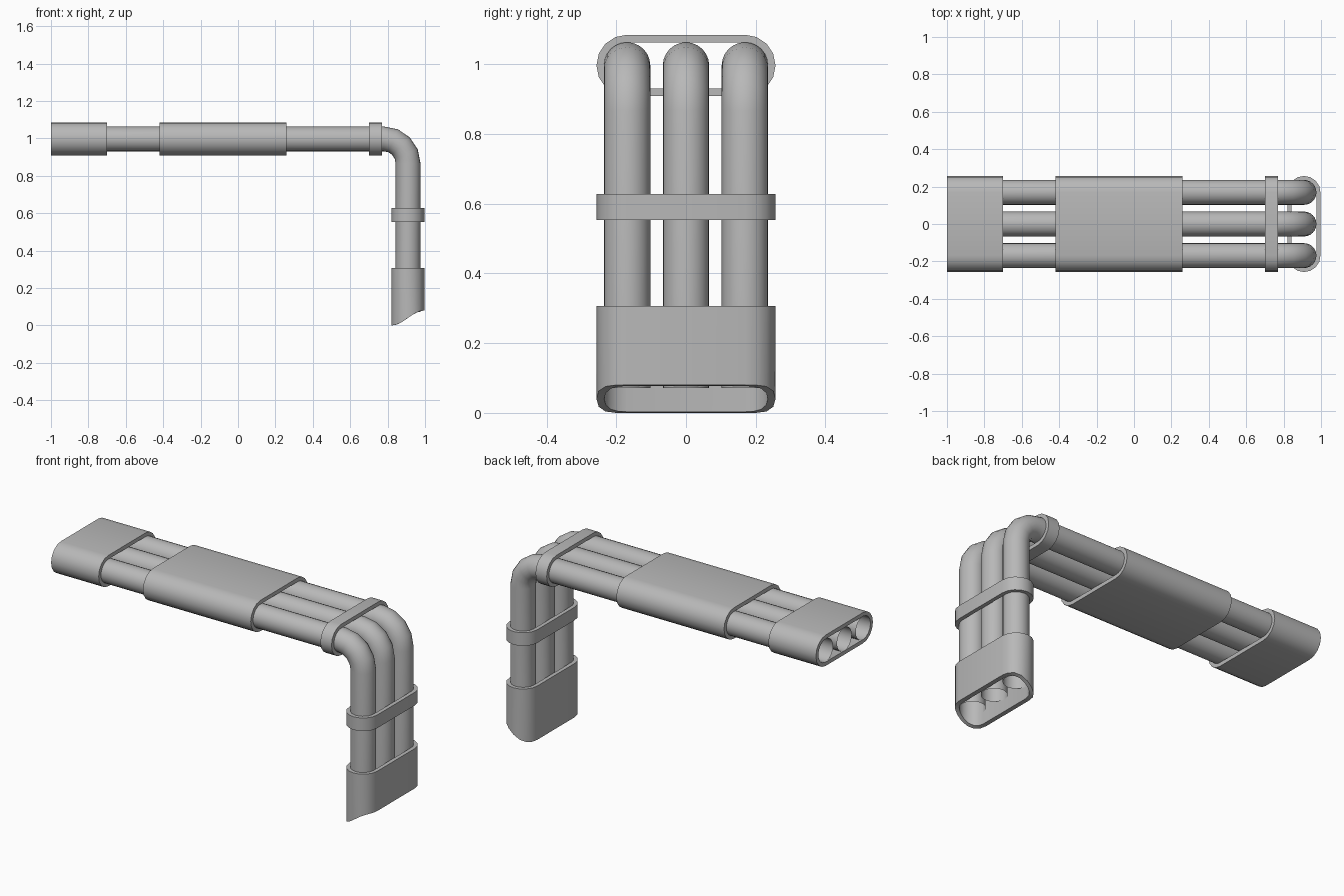
import bpy, bmesh, math
from mathutils import Vector

if "Cube" in bpy.data.objects:
    bpy.data.objects.remove(bpy.data.objects["Cube"])

PIPE_R, WALL = 0.0665, 0.022
SPACING = 0.169          # distance between pipes
HALF = 0.088             # half thickness of a sleeve
TOP_Z, DROP_X = 0.997, 0.909
BEND = 0.13              # bend radius on the pipe axis
PIPE_END = 0.072

grey = bpy.data.materials.new("grey_metal")
grey.diffuse_color = (0.48, 0.48, 0.48, 1)
grey.use_nodes = True
grey.node_tree.nodes["Principled BSDF"].inputs["Base Color"].default_value = grey.diffuse_color


def finish(bm, name):
    bmesh.ops.recalc_face_normals(bm, faces=bm.faces)
    mesh = bpy.data.meshes.new(name)
    bm.to_mesh(mesh)
    bm.free()
    mesh.materials.append(grey)
    obj = bpy.data.objects.new(name, mesh)
    bpy.context.collection.objects.link(obj)
    bpy.ops.object.select_all(action='DESELECT')
    obj.select_set(True)
    bpy.context.view_layer.objects.active = obj
    bpy.ops.object.shade_smooth_by_angle(angle=math.radians(40))
    return obj


def bridge(bm, a, b):
    for i in range(len(a)):
        j = (i + 1) % len(a)
        bm.faces.new((a[i], a[j], b[j], b[i]))


def stadium(r, steps=8):
    """Rounded-end outline as (y, offset) pairs."""
    pts = []
    for side in (1, -1):
        for k in range(steps + 1):
            a = math.pi * k / steps - math.pi / 2
            pts.append((side * (SPACING + r * math.cos(a)), side * r * math.sin(a)))
    return pts


def sleeve(name, start, end, vertical=False, scooped=False):
    """Hollow rounded sleeve, along x or standing along z."""
    bm = bmesh.new()

    def ring(r, t, scoop):
        verts = []
        for y, o in stadium(r):
            if vertical:
                z = t + (0.04 * (1 + math.sin(math.pi / 2 * o / HALF)) if scoop else 0)
                verts.append(bm.verts.new((DROP_X + o, y, z)))
            else:
                verts.append(bm.verts.new((t, y, TOP_Z + o)))
        return verts

    rings = [ring(HALF, start, scooped), ring(HALF, end, False),
             ring(HALF - WALL, end, False), ring(HALF - WALL, start, scooped)]
    for i in range(4):
        bridge(bm, rings[i], rings[(i + 1) % 4])
    return finish(bm, name)


def pipe(name, y, sides=24, bend_steps=4):
    """Open-ended pipe that runs along x and bends down."""
    stations = [(Vector((-1, y, TOP_Z)), 0.0)]
    for k in range(bend_steps + 1):
        a = math.pi / 2 * k / bend_steps
        stations.append((Vector((DROP_X - BEND + BEND * math.sin(a), y,
                                 TOP_Z - BEND + BEND * math.cos(a))), a))
    stations.append((Vector((DROP_X, y, PIPE_END)), math.pi / 2))
    bm = bmesh.new()
    rings = []
    for centre, a in stations:
        out = Vector((math.sin(a), 0, math.cos(a)))
        rings.append([bm.verts.new(centre
                      + out * PIPE_R * math.cos(2 * math.pi * s / sides)
                      + Vector((0, PIPE_R * math.sin(2 * math.pi * s / sides), 0)))
                      for s in range(sides)])
    for a, b in zip(rings, rings[1:]):
        bridge(bm, a, b)
    return finish(bm, name)


# Three parallel pipes
for label, y in (("front", -SPACING), ("middle", 0), ("back", SPACING)):
    pipe(label + "_pipe", y)

# Sleeves and clamps on the horizontal run
sleeve("end_sleeve", -1.0, -0.70)
sleeve("middle_sleeve", -0.42, 0.26)
sleeve("upper_clamp", 0.70, 0.77)

# Clamp and scooped outlet on the vertical run
sleeve("lower_clamp", 0.553, 0.628, vertical=True)
sleeve("outlet_sleeve", 0.0, 0.307, vertical=True, scooped=True)
